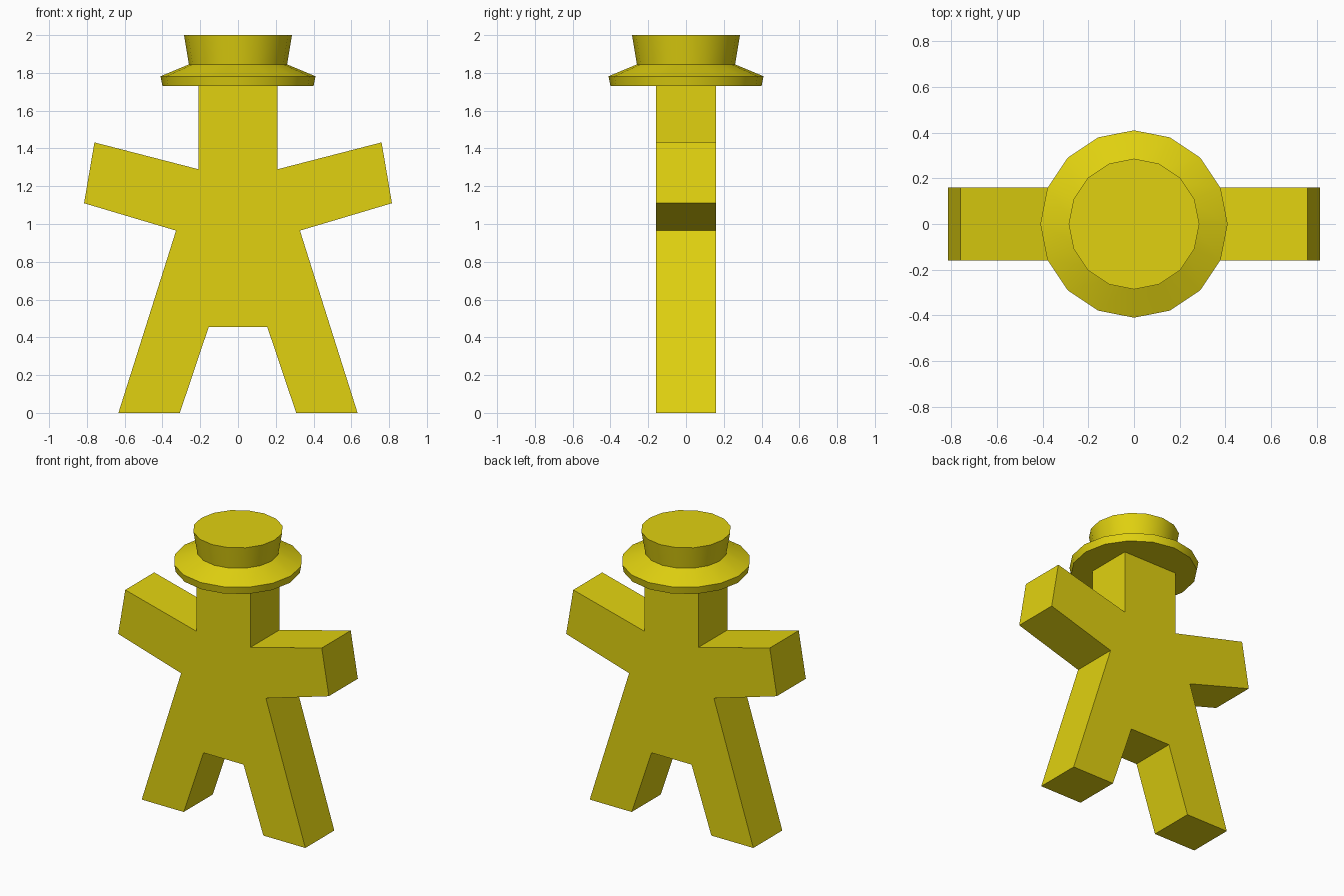
import bpy, bmesh
from math import cos, sin, pi, radians

if "Cube" in bpy.data.objects:
    bpy.data.objects.remove(bpy.data.objects["Cube"])

yellow = bpy.data.materials.new("yellow")
yellow.diffuse_color = (0.75, 0.64, 0.005, 1)
yellow.use_nodes = True
yellow.node_tree.nodes["Principled BSDF"].inputs["Base Color"].default_value = yellow.diffuse_color


def finish(bm, name):
    bmesh.ops.recalc_face_normals(bm, faces=bm.faces[:])
    mesh = bpy.data.meshes.new(name)
    bm.to_mesh(mesh)
    bm.free()
    mesh.materials.append(yellow)
    obj = bpy.data.objects.new(name, mesh)
    bpy.context.collection.objects.link(obj)
    return obj


# Flat figure: right half outline mirrored, then extruded front to back
half = [(0.21, 1.735), (0.21, 1.29), (0.76, 1.432), (0.815, 1.11),
        (0.328, 0.965), (0.633, 0), (0.308, 0), (0.155, 0.455)]
outline = half + [(-x, z) for x, z in reversed(half)]
depth = 0.16
bm = bmesh.new()
front = bm.faces.new([bm.verts.new((x, -depth, z)) for x, z in outline])
ext = bmesh.ops.extrude_face_region(bm, geom=[front], use_keep_orig=True)
bmesh.ops.translate(bm, vec=(0, 2 * depth, 0),
                    verts=[g for g in ext["geom"] if isinstance(g, bmesh.types.BMVert)])
finish(bm, "body")

# Round hat: brim and flared crown, 16 sides
sides = 16
bm = bmesh.new()
rings = [[bm.verts.new((r * cos(2 * pi * i / sides), r * sin(2 * pi * i / sides), z))
          for i in range(sides)]
         for r, z in [(0.40, 1.73), (0.41, 1.782), (0.26, 1.845), (0.286, 2.0)]]
for low, high in zip(rings, rings[1:]):
    for i in range(sides):
        j = (i + 1) % sides
        bm.faces.new((low[i], low[j], high[j], high[i]))
bm.faces.new(rings[0])
bm.faces.new(rings[-1])
hat = finish(bm, "hat")
bpy.context.view_layer.objects.active = hat
hat.select_set(True)
bpy.ops.object.shade_smooth_by_angle(angle=radians(30))
